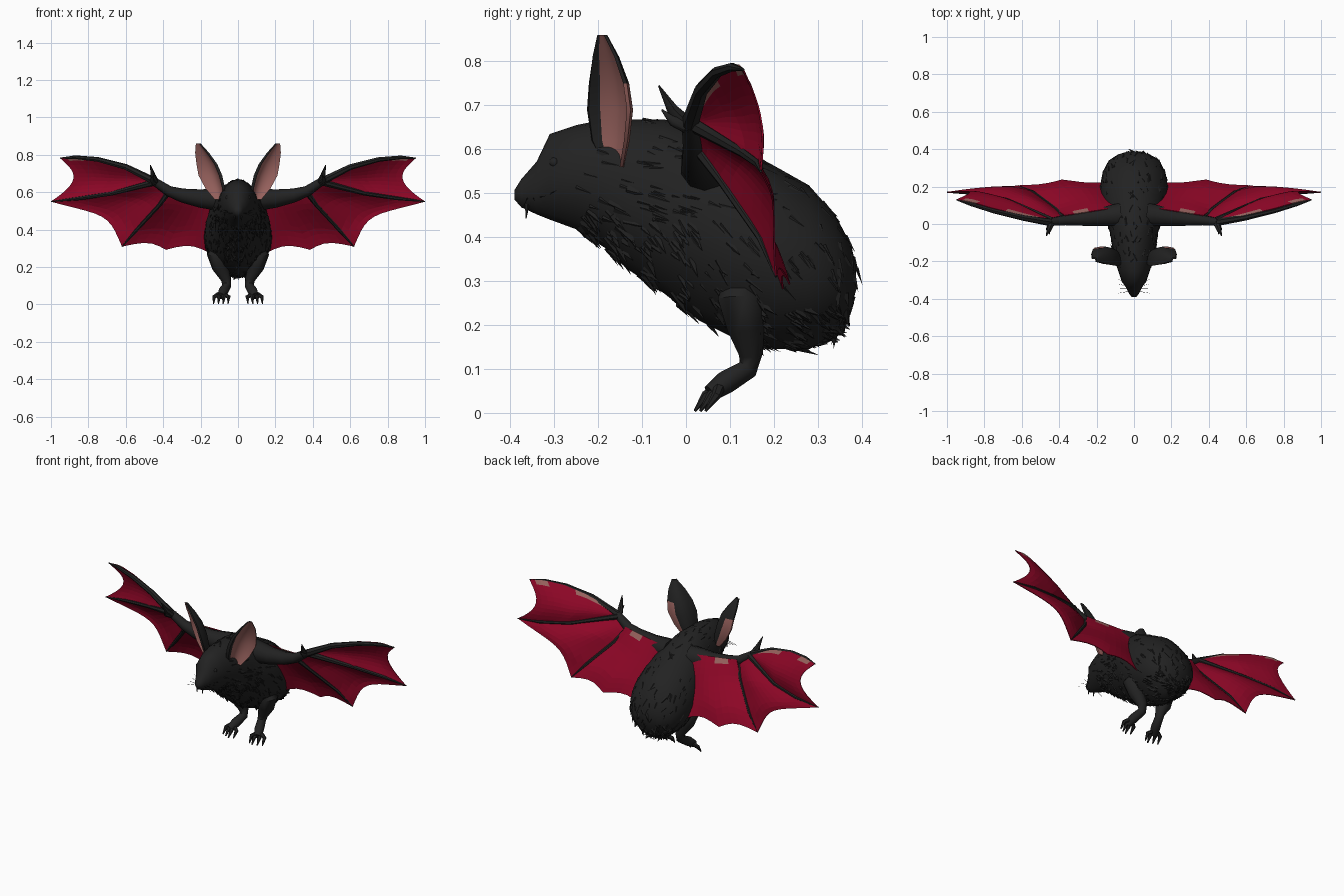
import bpy, bmesh, math, random
from mathutils import Vector as V

random.seed(4)
if "Cube" in bpy.data.objects:
    bpy.data.objects.remove(bpy.data.objects["Cube"])


def material(name, rgb):
    m = bpy.data.materials.new(name)
    m.use_nodes = True
    m.diffuse_color = (*rgb, 1)
    bsdf = next(n for n in m.node_tree.nodes if n.type == 'BSDF_PRINCIPLED')
    bsdf.inputs["Base Color"].default_value = (*rgb, 1)
    bsdf.inputs["Roughness"].default_value = 0.8
    return m


FUR = material("black fur", (.016, .016, .016))
RED = material("crimson membrane", (.275, .002, .02))
PINK = material("skin pink", (.32, .125, .114))


def finish(name, bm, mats, smooth=0, solid=0):
    bmesh.ops.recalc_face_normals(bm, faces=bm.faces)
    me = bpy.data.meshes.new(name)
    bm.to_mesh(me)
    bm.free()
    for m in mats:
        me.materials.append(m)
    ob = bpy.data.objects.new(name, me)
    bpy.context.collection.objects.link(ob)
    if solid:
        mod = ob.modifiers.new("thickness", 'SOLIDIFY')
        mod.thickness, mod.offset = solid, 0
    if smooth:
        bpy.ops.object.select_all(action='DESELECT')
        ob.select_set(True)
        bpy.context.view_layer.objects.active = ob
        bpy.ops.object.shade_smooth_by_angle(angle=math.radians(smooth))


def loft(bm, rings, rule=lambda level, i: 0):
    """Skin closed rings and cap both ends; rule(level, i) gives a material per face."""
    rows = [[bm.verts.new(p) for p in r] for r in rings]
    n = len(rows[0])
    for level, (a, b) in enumerate(zip(rows, rows[1:])):
        for i in range(n):
            j = (i + 1) % n
            f = bm.faces.new((a[i], a[j], b[j], b[i]))
            f.material_index = int(rule(level, i))
    bm.faces.new(rows[0][::-1])
    bm.faces.new(rows[-1])


def tube(bm, pts, radii, sides=7):
    pts = [V(p) for p in pts]
    total = pts[-1] - pts[0]
    k = min(range(3), key=lambda i: abs(total[i]))
    ref = V([float(i == k) for i in range(3)])
    rings = []
    for i, p in enumerate(pts):
        d = pts[min(i + 1, len(pts) - 1)] - pts[max(i - 1, 0)]
        u = ref.cross(d).normalized()
        w = d.cross(u).normalized()
        rings.append([p + radii[i] * (u * math.cos(a) + w * math.sin(a))
                      for a in (math.tau * j / sides for j in range(sides))])
    loft(bm, rings)


def resample(pts, n):
    out = []
    for i in range(n + 1):
        t = i / n * (len(pts) - 1)
        k = min(int(t), len(pts) - 2)
        out.append(V(pts[k]).lerp(V(pts[k + 1]), t - k))
    return out


def panel(bm, edge_a, edge_b, scallop, bulge, waves=1, pink=lambda i, j: False, n=10):
    """Membrane stretched between two bones with a scalloped free edge."""
    fine = 40
    a, b = resample(edge_a, fine), resample(edge_b, fine)
    grid = []
    for i in range(n + 1):
        t = i / n
        reach = 1 - scallop * abs(math.sin(math.pi * waves * t))
        line = [a[k].lerp(b[k], t) for k in range(fine + 1)]
        row = []
        for j in range(n + 1):
            s = j / n * reach * fine
            k = min(int(s), fine - 1)
            p = line[k].lerp(line[k + 1], s - k)
            p.y += bulge * math.sin(math.pi * t) * math.sin(2.3 * j / n)
            row.append(bm.verts.new(p))
        grid.append(row)
    for i in range(n):
        for j in range(n):
            f = bm.faces.new((grid[i][j], grid[i][j + 1], grid[i + 1][j + 1], grid[i + 1][j]))
            f.material_index = int(pink(i, j))


# Head and body: y, top, bottom, half width; the belly tapers to a keel
SECTIONS = [(-.39, .508, .485, .012), (-.375, .532, .468, .025), (-.34, .572, .452, .042),
            (-.31, .635, .44, .064), (-.25, .655, .418, .085), (-.2, .665, .39, .1),
            (-.13, .668, .325, .115), (-.05, .668, .272, .128), (.03, .65, .21, .15),
            (.1, .615, .175, .174), (.2, .563, .145, .182), (.28, .518, .145, .167),
            (.34, .45, .175, .135), (.372, .39, .22, .085), (.387, .34, .28, .035)]
SIDES = 24


def ring_point(a, y, top, low, w):
    drop = max(0, -math.sin(a))
    return (w * math.cos(a) * (1 - .3 * drop ** 3), y,
            (top + low) / 2 + (top - low) / 2 * math.sin(a))


bm = bmesh.new()
loft(bm, [[ring_point(math.tau * i / SIDES, *s) for i in range(SIDES)] for s in SECTIONS])
bmesh.ops.recalc_face_normals(bm, faces=bm.faces)
spots = [(f.calc_center_median(), f.normal.copy(), f.calc_area()) for f in bm.faces if len(f.verts) == 4]
finish("body", bm, [FUR], 60)

# Fur tufts swept backwards, thicker on the throat and rump
bm = bmesh.new()
weights = []
for c, n, area in spots:
    thick = (-.24 < c.y < 0 and c.z < .5) or (c.y > .1 and c.z < .25)
    weights.append(0 if c.y < -.28 else area * (4 if thick else 1))
for c, n, area in random.choices(spots, weights, k=650):
    flow = V((random.uniform(-.6, .6), .6, -.7 if c.z < .45 else -.2))
    flow = (flow - n * n.dot(flow)).normalized()
    side = n.cross(flow)
    root = c + side * random.uniform(-.025, .025) + flow * random.uniform(-.03, .03) - n * .005
    low = c.z < .45 and (c.y < 0 or c.z < .25)
    length = random.uniform(.025, .05)
    lift = n * length * (.3 if low else .13)
    quad = [bm.verts.new(p) for p in (root - side * .012, root + side * .012,
                                      root + n * .008, root + flow * length + lift)]
    for tri in ((0, 1, 2), (0, 2, 3), (2, 1, 3), (1, 0, 3)):
        bm.faces.new([quad[i] for i in tri])
finish("fur_tufts", bm, [FUR])

# Ear levels: centre x, y, z, half width
EAR = [(.1, -.17, .56, .032), (.125, -.18, .62, .066), (.152, -.182, .69, .08),
       (.17, -.184, .75, .07), (.195, -.19, .81, .046), (.215, -.195, .86, .014)]
# Wing bones
ARM = [(.07, .05, .56), (.2, .036, .566), (.3, .026, .583), (.37, .02, .606), (.45, .01, .66)]
LEAD = [(.45, .01, .66), (.6, .035, .735), (.75, .07, .775), (.87, .105, .787), (.95, .13, .782)]
MIDDLE = [(.44, .02, .655), (.68, .13, .592), (.85, .165, .567), (1, .17, .55)]
REAR = [(.37, .03, .6), (.42, .08, .53), (.54, .17, .4), (.62, .205, .31)]
# Membrane edges lying behind the leading finger and the arm, and along the body
LEAD_SKIN = [(x, y + .012, z + .008) for x, y, z in LEAD[:-1]] + LEAD[-1:]
ARM_SKIN = [(.37, .045, .62)] + REAR[1:]
FLANK = [(.11, .085, .6), (.13, .15, .43), (.15, .222, .275)]
LEG = [(.08, .13, .33), (.112, .125, .26), (.095, .135, .2), (.064, .147, .135), (.06, .14, .1),
       (.078, .09, .07), (.092, .055, .045)]

for s, label in ((1, "left"), (-1, "right")):
    def side(pts):
        return [(s * x, y, z) for x, y, z in pts]

    # Cupped ear: pink inside and around the lower rear edge, dark front rim
    bm = bmesh.new()
    across, facing = V((s * .78, .62, 0)), V((s * .62, -.78, 0))
    steps = [i / 4 - 1 for i in range(9)]
    rings = []
    for x, y, z, w in EAR:
        c = V((s * x, y, z))
        outer = [c + across * b * w - facing * ((1 - b * b) * w * .65 + .008) for b in steps]
        inner = [c + across * b * w * (.95 if b > 0 else .8) - facing * (1 - b * b) * w * .6
                 for b in steps[::-1]]
        rings.append(outer + inner)
    loft(bm, rings, lambda level, i: 9 <= i <= 15 or (level < 3 and 6 <= i <= 8))
    finish(label + "_ear", bm, [FUR, PINK], 40)

    # Wing membrane, pink where it wraps the leading edge
    bm = bmesh.new()
    panel(bm, side(LEAD_SKIN), side(MIDDLE), .25, .036, pink=lambda i, j: i == 0 and j in (1, 2, 3, 7, 8))
    panel(bm, side(MIDDLE), side(REAR), .24, .035)
    panel(bm, side(ARM_SKIN), side(FLANK), .1, .03, 2, lambda i, j: j == 0 and 1 < i < 5)
    finish(label + "_wing_membrane", bm, [RED, PINK], 0, .004)

    # Arm, fingers and thumb claws
    bm = bmesh.new()
    tube(bm, side(ARM), (.066, .049, .037, .028, .021), 10)
    tube(bm, side(LEAD), (.021, .016, .013, .01, .003))
    tube(bm, side(MIDDLE), (.018, .011, .01, .003))
    tube(bm, side(REAR), (.016, .011, .01, .003))
    tube(bm, side([(.44, .01, .65), (.455, -.03, .69), (.468, -.062, .745)]), (.02, .014, .002))
    tube(bm, side([(.44, .01, .65), (.46, -.03, .665), (.45, -.055, .69)]), (.018, .012, .002))
    finish(label + "_wing_bones", bm, [FUR], 50)

    # Leg, foot and toes
    bm = bmesh.new()
    tube(bm, side(LEG), (.03, .056, .045, .028, .024, .027, .02), 9)
    for k in range(4):
        tip = .05 + .026 * k
        y = .02 + .012 * abs(k - 1)
        tube(bm, side([(.08 + .008 * k, .075, .055), (tip, y + .025, .04), (tip + .003, y, .004)]),
             (.013, .011, .003), 6)
    finish(label + "_leg", bm, [FUR], 50)

    # Eye, fang and whiskers
    bm = bmesh.new()
    bmesh.ops.create_uvsphere(bm, u_segments=12, v_segments=8, radius=.012)
    bmesh.ops.translate(bm, verts=bm.verts, vec=(s * .056, -.3, .57))
    finish(label + "_eye", bm, [FUR], 60)
    bm = bmesh.new()
    tube(bm, side([(.018, -.362, .475), (.018, -.364, .443)]), (.006, .001), 5)
    for k in range(4):
        tube(bm, side([(.025, -.36 + .012 * k, .49), (.085, -.37 + .025 * k, .47 + .012 * k)]),
             (.0015, .0006), 3)
    finish(label + "_whiskers", bm, [FUR])
